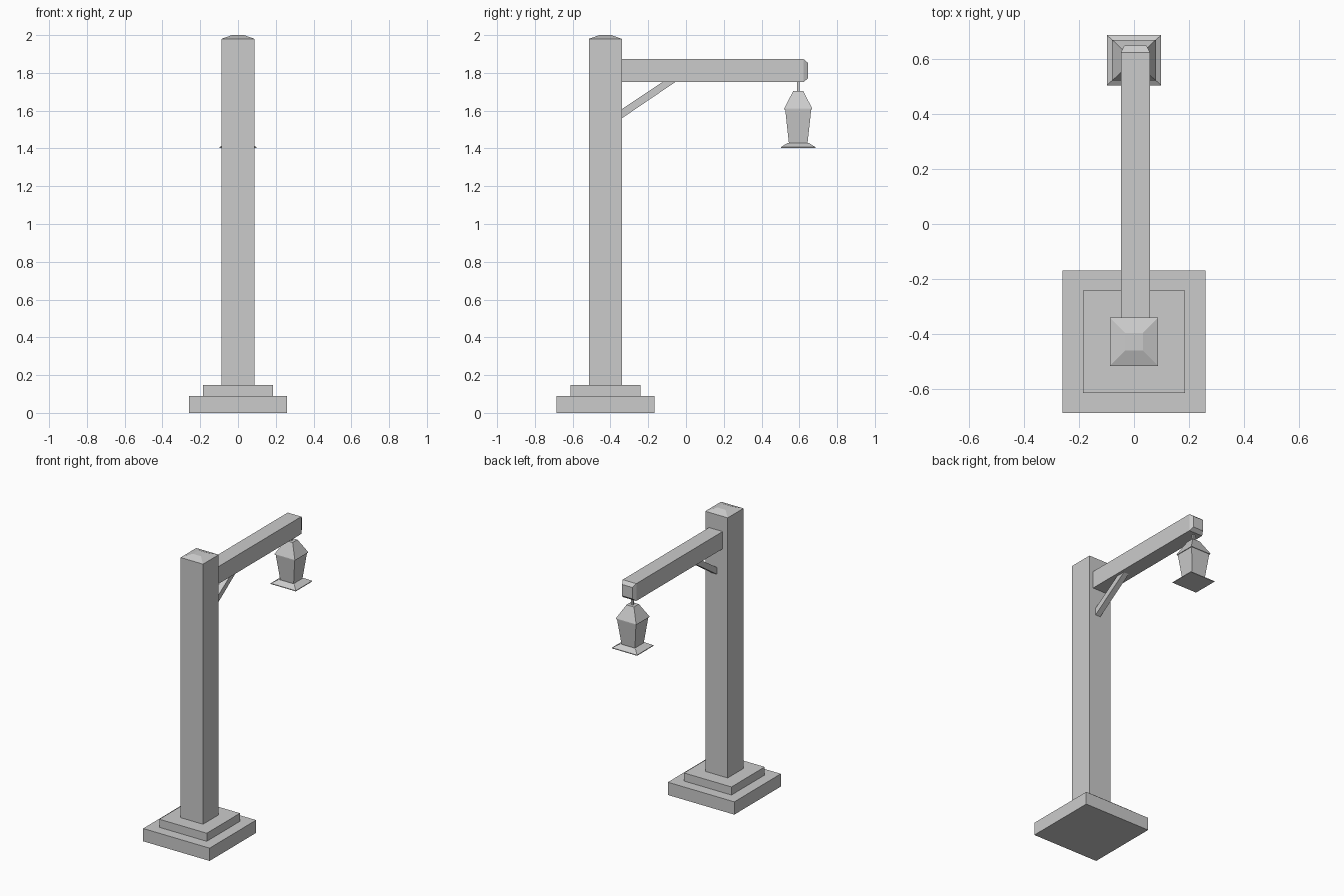
import bpy

if "Cube" in bpy.data.objects:
    bpy.data.objects.remove(bpy.data.objects["Cube"])

POST_Y, LAMP_Y = -0.427, 0.594


def mesh_object(name, verts, faces):
    me = bpy.data.meshes.new(name)
    me.from_pydata(verts, [], faces)
    me.update()
    ob = bpy.data.objects.new(name, me)
    bpy.context.collection.objects.link(ob)
    return ob


def loft(name, sections, place):
    """Stack rectangles (half_a, half_b, height) into a capped flat-sided solid."""
    verts, faces = [], []
    for a, b, h in sections:
        verts += [place(sa * a, sb * b, h)
                  for sa, sb in ((-1, -1), (1, -1), (1, 1), (-1, 1))]
    for k in range(len(sections) - 1):
        for i in range(4):
            j = (i + 1) % 4
            faces.append((4 * k + i, 4 * k + j, 4 * k + 4 + j, 4 * k + 4 + i))
    n = len(verts)
    faces += [(3, 2, 1, 0), (n - 4, n - 3, n - 2, n - 1)]
    return mesh_object(name, verts, faces)


def tower(name, cy, sections):
    return loft(name, sections, lambda a, b, h: (a, cy + b, h))


# Stepped base and post with a low pyramid top
tower("base_slab", POST_Y, [(0.259, 0.259, 0), (0.259, 0.259, 0.09)])
tower("base_step", POST_Y, [(0.185, 0.185, 0.09), (0.185, 0.185, 0.147)])
tower("post", POST_Y, [(0.0875, 0.0875, 0.147), (0.0875, 0.0875, 1.98),
                       (0.032, 0.032, 2.0)])

# Horizontal arm with a chamfered tip, lofted along y
loft("arm", [(0.053, 0.061, -0.345), (0.053, 0.061, 0.622), (0.04, 0.04, 0.647)],
     lambda a, b, h: (0.005 - a, h, 1.812 + b))

# Diagonal brace under the arm
profile = [(-0.342, 1.558), (-0.056, 1.752), (-0.124, 1.752), (-0.342, 1.607)]
mesh_object("brace", [(x, y, z) for x in (-0.003, 0.037) for y, z in profile],
            [(3, 2, 1, 0), (4, 5, 6, 7)] +
            [(i, (i + 1) % 4, (i + 1) % 4 + 4, i + 4) for i in range(4)])

# Hanging lantern
tower("lantern_hanger", LAMP_Y, [(0.007, 0.007, 1.695), (0.007, 0.007, 1.755)])
tower("lantern_roof", LAMP_Y, [(0.079, 0.074, 1.607), (0.079, 0.074, 1.612),
                               (0.029, 0.027, 1.703)])
tower("lantern_body", LAMP_Y, [(0.052, 0.049, 1.425), (0.074, 0.069, 1.607)])
tower("lantern_tray", LAMP_Y, [(0.098, 0.091, 1.402), (0.098, 0.091, 1.407),
                               (0.063, 0.058, 1.428)])
